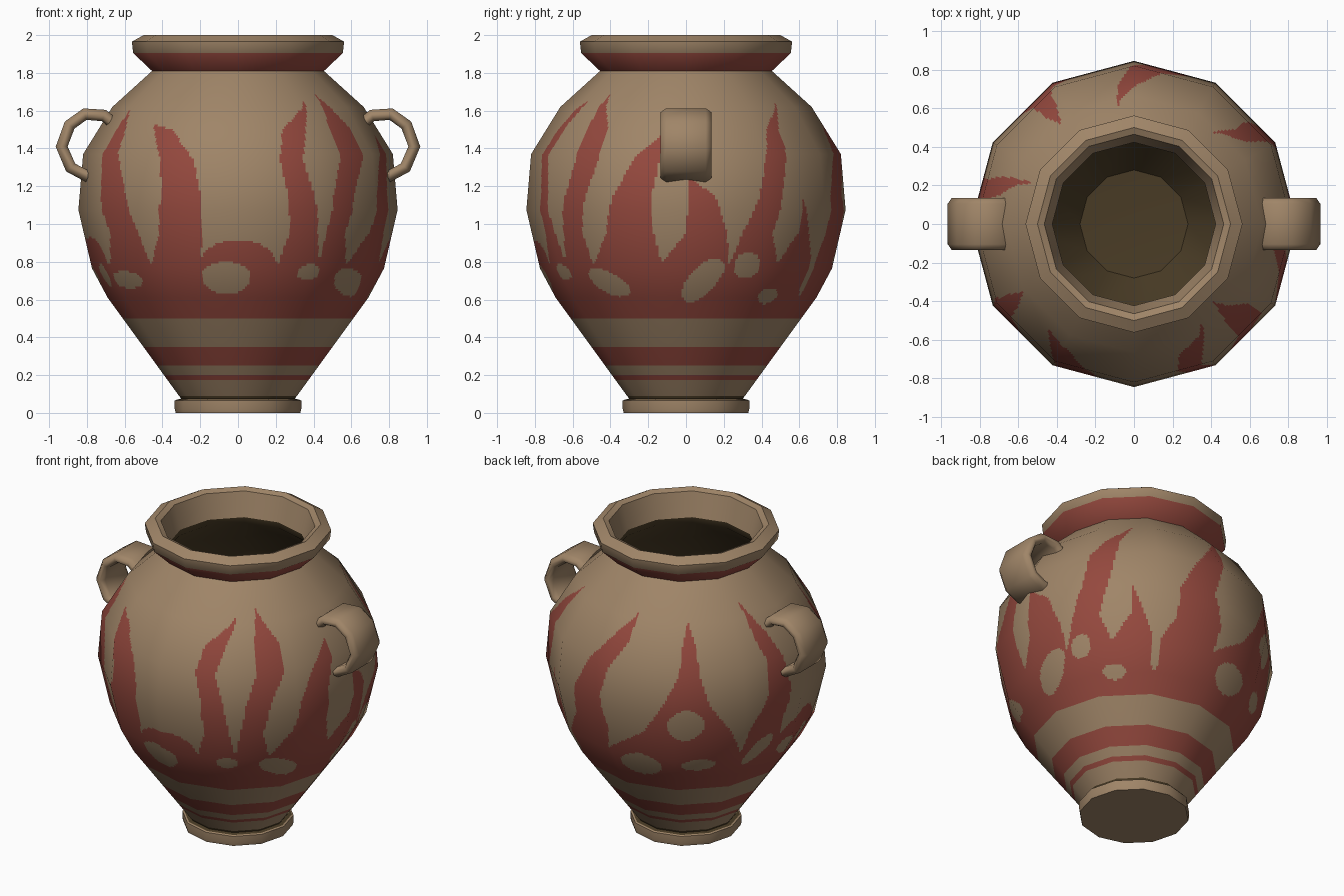
import bpy, bmesh, math
from mathutils import Vector

if "Cube" in bpy.data.objects:
    bpy.data.objects.remove(bpy.data.objects["Cube"])

SIDES = 12


def material(name, rgb):
    m = bpy.data.materials.new(name)
    m.diffuse_color = (*rgb, 1)
    m.use_nodes = True
    m.node_tree.nodes["Principled BSDF"].inputs["Base Color"].default_value = m.diffuse_color
    return m


clay = material("tan_clay", (0.35, 0.235, 0.138))
red = material("red_paint", (0.30, 0.066, 0.048))
dark = material("dark_brown", (0.068, 0.045, 0.019))
MATS = [clay, red, dark]


def make_object(name, verts, faces, colours, sharp=45):
    me = bpy.data.meshes.new(name)
    me.from_pydata(verts, [], faces)
    for m in MATS:
        me.materials.append(m)
    for p, c in zip(me.polygons, colours):
        p.material_index = c
        p.use_smooth = True
    if sharp:
        me.set_sharp_from_angle(angle=math.radians(sharp))
    ob = bpy.data.objects.new(name, me)
    bpy.context.collection.objects.link(ob)
    return ob


def on_ring(deg, r, z):
    """Angle 0 is the front (-y), 90 is +x."""
    a = math.radians(deg)
    return Vector((r * math.sin(a), -r * math.cos(a), z))


def revolve(name, profile, colours):
    """Twelve-sided turned part; colours holds one index per profile segment."""
    verts, faces, cols, rings = [], [], [], []
    for r, z in profile:
        n = 1 if r == 0 else SIDES
        rings.append([len(verts) + (i if n > 1 else 0) for i in range(SIDES)])
        verts += [on_ring(i * 360 / SIDES, r, z) for i in range(n)]
    for j, c in enumerate(colours):
        for i in range(SIDES):
            k = (i + 1) % SIDES
            f = [rings[j][i], rings[j][k], rings[j + 1][k], rings[j + 1][i]]
            faces.append(list(dict.fromkeys(f)))
            cols.append(c)
    return make_object(name, verts, faces, cols)


# Foot with dark groove
revolve("foot", [(0, 0), (0.33, 0), (0.335, 0.02), (0.335, 0.065),
                 (0.325, 0.07), (0.302, 0.075), (0.312, 0.095)],
        [0, 0, 0, 0, 2, 2])

# Red neck and rolled rim
revolve("neck_and_rim", [(0.455, 1.81), (0.555, 1.905), (0.562, 1.965), (0.50, 2.0),
                         (0.465, 1.985), (0.423, 1.83)],
        [1, 0, 0, 0, 0])

# Dark hollow inside
revolve("interior", [(0.423, 1.83), (0.43, 1.79), (0.63, 1.6), (0.785, 1.35), (0.80, 1.07),
                     (0.73, 0.77), (0.64, 0.62), (0.28, 0.14), (0, 0.12)],
        [2] * 8)

# Painted flames: tip angle, tip height, then (left, right) angles at each level
LEVELS = [0.79, 0.95, 1.15, 1.35, 1.5]
flames = []


def flame(tip, top, *spans):
    rows = [(z, l, r) for z, (l, r) in zip(LEVELS, spans)]
    flames.append((tip, rows + [(top, tip, tip)]))


# front
flame(-58.5, 1.60, (-60, -38), (-57, -42), (-60, -47), (-62, -52), (-60.5, -55))
flame(-40, 1.53, (-37, -15), (-31, -14), (-29, -14), (-30, -17.5), (-38, -28))
flame(35, 1.66, (16.5, 34), (20, 31.5), (19, 29), (16, 25), (19, 29))
flame(45, 1.69, (34, 49), (36, 46), (38.5, 49), (43, 55), (43, 55.5))
# right
flame(80, 1.47, (50, 80), (58.5, 77.5), (62.5, 77), (70, 80))
flame(91, 1.25, (80, 107.5), (90, 106), (91, 101))
flame(139, 1.64, (108, 130), (112, 125), (118, 129), (121, 132), (126, 133.5))
flame(139, 1.15, (130, 149), (138.5, 144.5))
# back and left
flame(188, 1.65, (152, 178), (159, 180), (160.5, 176), (168, 180.5), (177, 187))
flame(216, 1.64, (178, 240), (196, 235), (205, 225), (212, 221), (213.5, 220))
flame(248, 1.70, (240, 262), (244, 262), (253, 265), (253.5, 262), (250, 258))

# Low red domes and bare holes: angle, height, half sizes, slant
DOMES = [(0, 0.77, 16, 0.145, 0), (278, 0.77, 17, 0.16, 0)]
HOLES = [(-75, 0.73, 5, 0.06, 0), (-54, 0.705, 9, 0.045, 0), (-5, 0.715, 10.5, 0.085, 0),
         (30, 0.745, 5.5, 0.042, 0), (55, 0.69, 9, 0.075, -60), (97, 0.70, 7, 0.115, 45),
         (115, 0.78, 5.5, 0.068, 0), (130, 0.62, 6, 0.042, 0), (150, 0.76, 2.5, 0.14, 0),
         (193, 0.70, 10, 0.085, 0), (221, 0.72, 8, 0.047, 0), (215, 1.02, 8, 0.105, 0),
         (250, 0.77, 6, 0.09, 60), (268, 0.73, 5, 0.06, 0)]
BANDS = [(0.175, 0.2), (0.25, 0.35), (0.5, 0.79)]


def near(a, ref):
    return (a - ref + 180) % 360 - 180


def in_oval(a, z, oval):
    c, h, ra, rz, slant = oval
    return ((near(a, c) - slant * (z - h)) / ra) ** 2 + ((z - h) / rz) ** 2 < 1


def in_flame(a, z, tip, rows):
    a = tip + near(a, tip)
    for (z0, l0, r0), (z1, l1, r1) in zip(rows, rows[1:]):
        if z0 <= z <= z1:
            t = (z - z0) / (z1 - z0)
            return l0 + (l1 - l0) * t < a < r0 + (r1 - r0) * t
    return False


def paint(a, z):
    if any(in_oval(a, z, h) for h in HOLES):
        return 0
    return int(any(lo < z < hi for lo, hi in BANDS)
               or any(in_oval(a, z, d) for d in DOMES)
               or any(in_flame(a, z, *f) for f in flames))


# Body: twelve flat sides cut into a fine grid so the paint has clean edges
BODY = [(0.312, 0.09), (0.69, 0.61), (0.773, 0.765), (0.845, 1.075),
        (0.82, 1.37), (0.665, 1.62), (0.455, 1.81)]
SUB = 30
COLS = SIDES * SUB


def seg_normal(p, q):
    return Vector((q[1] - p[1], p[0] - q[0])).normalized()


seg_n = [seg_normal(p, q) for p, q in zip(BODY, BODY[1:])]
ring_n = [(a + b).normalized() for a, b in zip([seg_n[0]] + seg_n, seg_n + [seg_n[-1]])]
heights = {z for _, z in BODY} | {z for b in BANDS for z in b}
heights = sorted(heights | {round(0.56 + 0.0121 * i, 4) for i in range(96)})
verts, normals, faces, cols = [], [], [], []
for z in heights:
    s = next(i for i in range(len(BODY) - 1) if z <= BODY[i + 1][1])
    (r0, z0), (r1, z1) = BODY[s], BODY[s + 1]
    t = (z - z0) / (z1 - z0)
    n = ring_n[s].lerp(ring_n[s + 1], t)
    r = r0 + (r1 - r0) * t
    for i in range(COLS):
        k, u = divmod(i, SUB)
        step = 360 / SIDES
        verts.append(on_ring(k * step, r, z).lerp(on_ring((k + 1) * step, r, z), u / SUB))
        normals.append(on_ring(i * 360 / COLS, n.x, n.y).normalized())
for j in range(len(heights) - 1):
    for i in range(COLS):
        k = (i + 1) % COLS
        faces.append((j * COLS + i, j * COLS + k, (j + 1) * COLS + k, (j + 1) * COLS + i))
        cols.append(paint((i + 0.5) * 360 / COLS, (heights[j] + heights[j + 1]) / 2))
body = make_object("body", verts, faces, cols, sharp=None)
body.data.normals_split_custom_set_from_vertices(normals)

# Strap handles swept along an arc on both sides
PATH = [(0.66, 1.53), (0.71, 1.573), (0.81, 1.58), (0.89, 1.523),
        (0.932, 1.41), (0.885, 1.30), (0.80, 1.255), (0.75, 1.275)]
SECTION = [(0.135, 0.012), (0.105, 0.033), (-0.105, 0.033), (-0.135, 0.012),
           (-0.135, -0.012), (-0.105, -0.03), (0.105, -0.03), (0.135, -0.012)]
for name, side in (("right_handle", 1), ("left_handle", -1)):
    bm = bmesh.new()
    rings = []
    for i, (x, z) in enumerate(PATH):
        p, q = PATH[max(i - 1, 0)], PATH[min(i + 1, len(PATH) - 1)]
        n = Vector((p[1] - q[1], q[0] - p[0])).normalized()
        rings.append([bm.verts.new((side * (x + n.x * h), y, z + n.y * h)) for y, h in SECTION])
    for a, b in zip(rings, rings[1:]):
        for i in range(8):
            k = (i + 1) % 8
            bm.faces.new((a[i], a[k], b[k], b[i]))
    bm.faces.new(rings[0])
    bm.faces.new(rings[-1])
    bmesh.ops.recalc_face_normals(bm, faces=bm.faces)
    ob = make_object(name, [], [], [], sharp=None)
    bm.to_mesh(ob.data)
    bm.free()
    for f in ob.data.polygons:
        f.use_smooth = True
    ob.data.set_sharp_from_angle(angle=math.radians(65))
